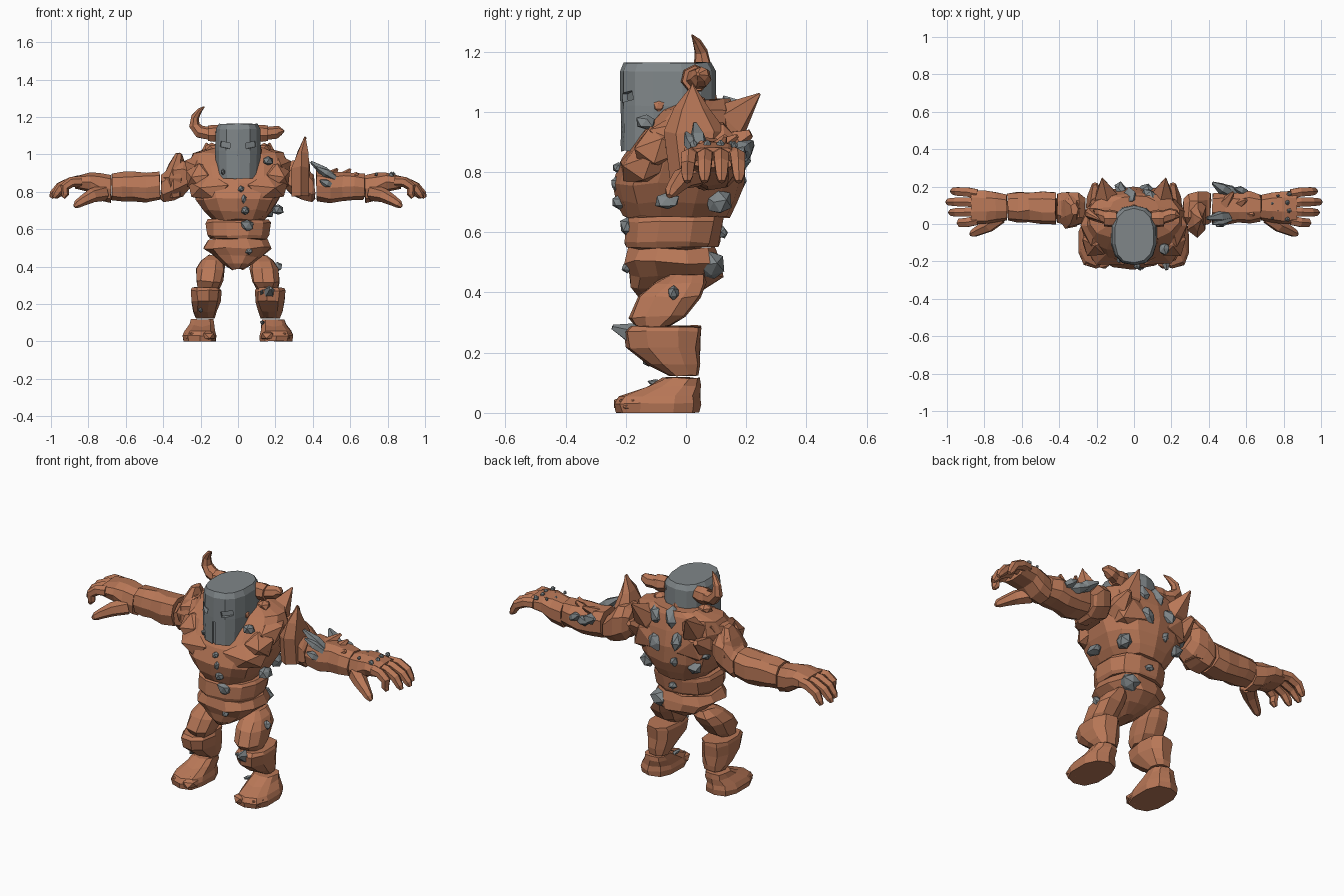
import bpy, bmesh, math, random
from mathutils import Vector, Euler

random.seed(4)


def material(name, rgb):
    m = bpy.data.materials.new(name)
    m.diffuse_color = (*rgb, 1)
    return m


CLAY = material("clay brown", (0.48, 0.185, 0.095))
STONE = material("stone grey", (0.215, 0.24, 0.25))
X, Y, Z = Vector((1, 0, 0)), Vector((0, 1, 0)), Vector((0, 0, 1))


def finish(name, bm, mat, s=1):
    for v in bm.verts:
        v.co.x *= s
        v.co.z = max(v.co.z, 0)
    bmesh.ops.recalc_face_normals(bm, faces=bm.faces)
    me = bpy.data.meshes.new(name)
    bm.to_mesh(me)
    bm.free()
    me.materials.append(mat)
    ob = bpy.data.objects.new(name, me)
    bpy.context.collection.objects.link(ob)
    return ob


def skin(bm, rows):
    n = len(rows[0])
    for a, b in zip(rows, rows[1:]):
        for i in range(n):
            j = (i + 1) % n
            bm.faces.new((a[i], a[j], b[j], b[i]))
    bm.faces.new(rows[0])
    bm.faces.new(rows[-1])


def loft(name, rings, n=10, u=X, v=Y, mat=CLAY, s=1, jit=0.006, p=0.8, shape=None):
    """Rings are (x, y, z, radius along u, radius along v); chiselled by jitter."""
    bm = bmesh.new()
    rows = []
    for x, y, z, ru, rv in rings:
        row = []
        for i in range(n):
            a = 2 * math.pi * (i + 0.5) / n
            c, d = math.cos(a), math.sin(a)
            c = math.copysign(abs(c) ** p, c)
            d = math.copysign(abs(d) ** p, d)
            co = Vector((x, y, z)) + u * ru * c + v * rv * d
            co += Vector([random.uniform(-jit, jit) for _ in range(3)])
            row.append(bm.verts.new(shape(co) if shape else co))
        rows.append(row)
    skin(bm, rows)
    return finish(name, bm, mat, s)


def tube(name, pts, n=6, mat=CLAY, s=1):
    """Points are (x, y, z, radius); ring planes follow the path."""
    bm = bmesh.new()
    P = [Vector(q[:3]) for q in pts]
    rows = []
    for k, q in enumerate(pts):
        t = (P[min(k + 1, len(P) - 1)] - P[max(k - 1, 0)]).normalized()
        u = t.cross(Y if abs(t.y) < 0.8 else X).normalized()
        v = t.cross(u)
        rows.append([bm.verts.new(P[k] + q[3] * (u * math.cos(2 * math.pi * i / n)
                     + v * math.sin(2 * math.pi * i / n))) for i in range(n)])
    skin(bm, rows)
    return finish(name, bm, mat, s)


def rock(name, loc, size, mat=STONE, s=1, rot=(0, 0, 0), jit=0.15):
    """Chipped low-poly lump."""
    bm = bmesh.new()
    bmesh.ops.create_icosphere(bm, subdivisions=1, radius=1)
    e = Euler(rot).to_matrix()
    for v in bm.verts:
        c = v.co * random.uniform(1 - jit, 1 + jit)
        v.co = Vector(loc) + e @ Vector((c.x * size[0], c.y * size[1], c.z * size[2]))
    return finish(name, bm, mat, s)


# torso: chest, belt and pelvis
loft("chest", [(0, -.03, .65, .14, .175), (0, -.03, .70, .185, .20), (0, -.025, .76, .225, .22),
               (0, -.01, .85, .26, .205), (0, .015, .94, .275, .165), (0, .04, 1.01, .245, .125),
               (0, .07, 1.04, .13, .08)], n=14)
loft("belt", [(0, -.045, .55, .155, .155), (0, -.045, .565, .17, .16), (0, -.035, .635, .178, .165),
              (0, -.03, .652, .165, .16)], n=12, jit=.004)
loft("pelvis", [(0, -.045, .545, .16, .15), (0, -.045, .50, .185, .165), (0, -.035, .455, .135, .16),
                (0, -.06, .415, .08, .125), (0, -.09, .385, .03, .07)], n=12)
tube("neck", [(0, .03, .95, .09), (0, .0, 1.1, .09)], 8)

# helmet with raised lower back edge
def helmet_shape(c):
    if c.z < 1 and c.y > -.15:
        c.z = .87 + min(1, (c.y + .15) / .1) * .12
    return c


helmet = loft("helmet", [(0, -.06, .87, .118, .158), (0, -.06, 1.02, .124, .16),
                         (0, -.06, 1.135, .12, .158), (0, -.062, 1.163, .105, .145)],
              n=14, mat=STONE, jit=.002, shape=helmet_shape)


def cutter(name, loc, size, rot=(0, 0, 0)):
    bm = bmesh.new()
    bmesh.ops.create_cube(bm, size=1)
    e = Euler(rot).to_matrix()
    for v in bm.verts:
        v.co = Vector(loc) + e @ Vector(a * b for a, b in zip(v.co, size))
    ob = finish(name, bm, STONE)
    ob.hide_render = True
    ob.hide_viewport = True
    m = helmet.modifiers.new(name, 'BOOLEAN')
    m.operation, m.object, m.solver = 'DIFFERENCE', ob, 'EXACT'


# eye openings and breathing slit
for s in (-1, 1):
    cutter("eye_cutter", (s * .072, -.205, 1.05), (.062, .05, .03), (0, -.2 * s, s * .4))
cutter("slit_cutter", (0, -.225, .92), (.016, .03, .15))
rock("helmet_patch", (.118, -.09, 1.02), (.012, .018, .02), CLAY)

# horns: one whole, one broken
for s in (-1, 1):
    tube("horn_socket", [(.09, .03, 1.115, .04), (.13, .03, 1.11, .048), (.16, .03, 1.11, .043)], 7, s=s)
    rock("jaw_lump", (.14, .03, 1.035), (.04, .04, .025), CLAY, s)
tube("whole_horn", [(.15, .035, 1.11, .036), (.205, .05, 1.12, .036), (.235, .055, 1.155, .03),
                    (.23, .05, 1.2, .022), (.205, .035, 1.235, .014), (.18, .02, 1.255, .003)], 7, s=-1)
tube("broken_horn", [(.15, .035, 1.11, .036), (.2, .05, 1.115, .036), (.225, .05, 1.125, .026),
                     (.245, .04, 1.125, .006)], 7)

for s in (-1, 1):
    # chest plates, shoulder humps and back spikes
    rock("pectoral", (.14, -.13, .825), (.14, .105, .075), CLAY, s, (.4, 0, .25), .05)
    rock("shoulder_hump", (.205, .0, .93), (.085, .13, .075), CLAY, s, (.2, 0, 0), .08)
    rock("side_plate", (.2, -.09, .88), (.085, .1, .075), CLAY, s, (.4, 0, .3), .08)
    rock("back_plate", (.12, .12, .87), (.13, .08, .11), CLAY, s, (0, .2, 0), .08)
    tube("back_spike", [(.14, .08, .91, .075), (.15, .15, .97, .07), (.17, .245, 1.06, .004)], 5, s=s)
    tube("low_back_spike", [(.2, .08, .86, .06), (.2, .14, .89, .055), (.21, .215, .93, .015)], 5, s=s)

    # shoulder and forearm
    loft("upper_arm", [(.26, .07, .88, .07, .065), (.295, .08, .875, .09, .10), (.345, .08, .86, .10, .108),
                       (.395, .085, .825, .09, .08), (.41, .085, .825, .08, .065)], 8, Y, Z, s=s)
    loft("forearm", [(.42, .085, .832, .086, .08), (.49, .085, .823, .09, .083), (.56, .09, .825, .083, .08),
                     (.62, .09, .827, .086, .077), (.675, .09, .825, .074, .07)], 9, Y, Z, s=s, jit=.005)

    # hand with four fingers and a thumb
    loft("palm", [(.68, .09, .815, .07, .075), (.74, .09, .828, .083, .074), (.79, .09, .85, .09, .053),
                  (.87, .09, .85, .09, .035)], 9, Y, Z, s=s, jit=.003)
    for i, reach in enumerate((.935, .985, 1.0, .975)):
        k = i - 1.5
        tube("finger", [(.84, .09 + k * .047, .855, .029), (.89, .09 + k * .054, .852, .028),
                        (.552 + .4 * reach, .09 + k * .056, .825, .026),
                        (reach - .012, .09 + k * .057, .787, .021), (reach, .09 + k * .057, .768, .011)], 6, s=s)
    tube("thumb", [(.72, .04, .795, .045), (.78, -.01, .78, .038), (.83, -.035, .752, .028),
                   (.86, -.05, .733, .022), (.874, -.055, .72, .01)], 6, s=s)

    # leg
    loft("thigh", [(.155, -.11, .285, .06, .055), (.152, -.095, .32, .077, .095), (.145, -.055, .385, .08, .105),
                   (.132, -.02, .43, .065, .09), (.12, .0, .46, .04, .06)], 9, s=s)
    loft("shin", [(.175, -.01, .125, .052, .05), (.175, -.04, .16, .065, .085), (.172, -.075, .215, .079, .123),
                  (.172, -.08, .27, .083, .132), (.172, -.07, .288, .075, .12)], 9, s=s, jit=.004)

    def flatten_toes(c):
        c.z = min(c.z, .055 + max(0, c.y + .17) * .75)
        return c

    loft("foot", [(.205, -.095, 0, .09, .14), (.205, -.095, .03, .094, .145), (.203, -.09, .055, .085, .135),
                  (.192, -.045, .09, .07, .095), (.19, -.015, .117, .062, .062)], 10, s=s, jit=.003,
         shape=flatten_toes)
    for i in range(2):
        rock("toe", (.165 + i * .075, -.19 + i * .015, .03), (.048, .055, .03), CLAY, s, jit=.05)

# tall spike on one shoulder, blade on the other
loft("tall_shoulder_spike", [(.335, .03, .78, .055, .08), (.335, .03, .93, .055, .105),
                             (.345, .025, 1.01, .032, .06), (.362, .02, 1.09, .003, .004)], 6)
loft("shoulder_blade", [(.34, .07, .77, .045, .07), (.345, .075, .87, .058, .1), (.33, .08, .95, .042, .08),
                        (.318, .08, 1.005, .015, .035)], 7, s=-1)
for x, y, z, tx, ty, tz in [(.55, .1, .86, .6, .13, .92), (.6, .06, .86, .64, .05, .9), (.48, .1, .87, .53, .17, .92)]:
    tube("forearm_chip", [(x, y, z, .04), (tx, ty, tz, .008)], 5)

# grey stones set in the front, legs and hand
for x, y, z, a, b, c in [(.015, -.225, .815, .02, .02, .02), (.03, -.23, .76, .018, .02, .024),
                         (.04, -.22, .70, .024, .025, .024), (.05, -.195, .62, .04, .025, .036),
                         (.06, -.195, .485, .02, .02, .02), (.16, -.13, .965, .035, .035, .03),
                         (.215, -.06, .705, .035, .045, .035), (.21, -.04, .40, .025, .02, .025),
                         (-.08, -.19, .905, .014, .02, .016), (-.2, -.125, .17, .015, .02, .016),
                         (.13, -.1, .1, .014, .03, .012), (.24, -.14, .065, .012, .02, .014)]:
    rock("front_stone", (x, y, z), (a, b, c), jit=.22)
for i in range(4):
    rock("knuckle_stone", (.82 + .01 * (i % 2), .025 + i * .045, .89), (.014, .014, .016))
    rock("wrist_stone", (.74 + .03 * (i % 2), .03 + i * .04, .893), (.009, .009, .01))

# grey stones on the back
for x, y, z, a, b, c in [(.10, .085, .49, .05, .05, .05), (.06, .18, .86, .04, .035, .05),
                         (-.07, .185, .90, .04, .03, .055), (-.05, .175, .77, .035, .03, .03),
                         (-.15, .135, .75, .045, .035, .04), (.16, .11, .70, .04, .045, .045),
                         (.0, .12, .60, .03, .02, .025), (-.02, .15, 1.0, .03, .04, .06),
                         (.08, .15, .99, .035, .04, .06), (-.2, .12, .82, .035, .04, .025)]:
    rock("back_stone", (x, y, z), (a, b, c), rot=(.4, .3, x * 5), jit=.22)

# grey shards on the arm and knee
for x, y, z, tx, ty, tz, r in [(.53, .05, .86, .39, .03, .96, .03), (.52, .03, .87, .42, .0, .93, .024),
                               (.52, .16, .85, .42, .22, .9, .032), (.56, .15, .84, .47, .21, .86, .03),
                               (.5, .02, .83, .44, -.01, .86, .025), (.6, .17, .84, .54, .19, .88, .025),
                               (.16, -.13, .245, .175, -.245, .285, .034), (.14, -.14, .25, .125, -.2, .27, .02)]:
    mx, my, mz = (x + tx) / 2, (y + ty) / 2, (z + tz) / 2
    tube("shard", [(x, y, z, r * .7), (mx, my, mz, r), (tx, ty, tz, r * .25)], 5, STONE)
